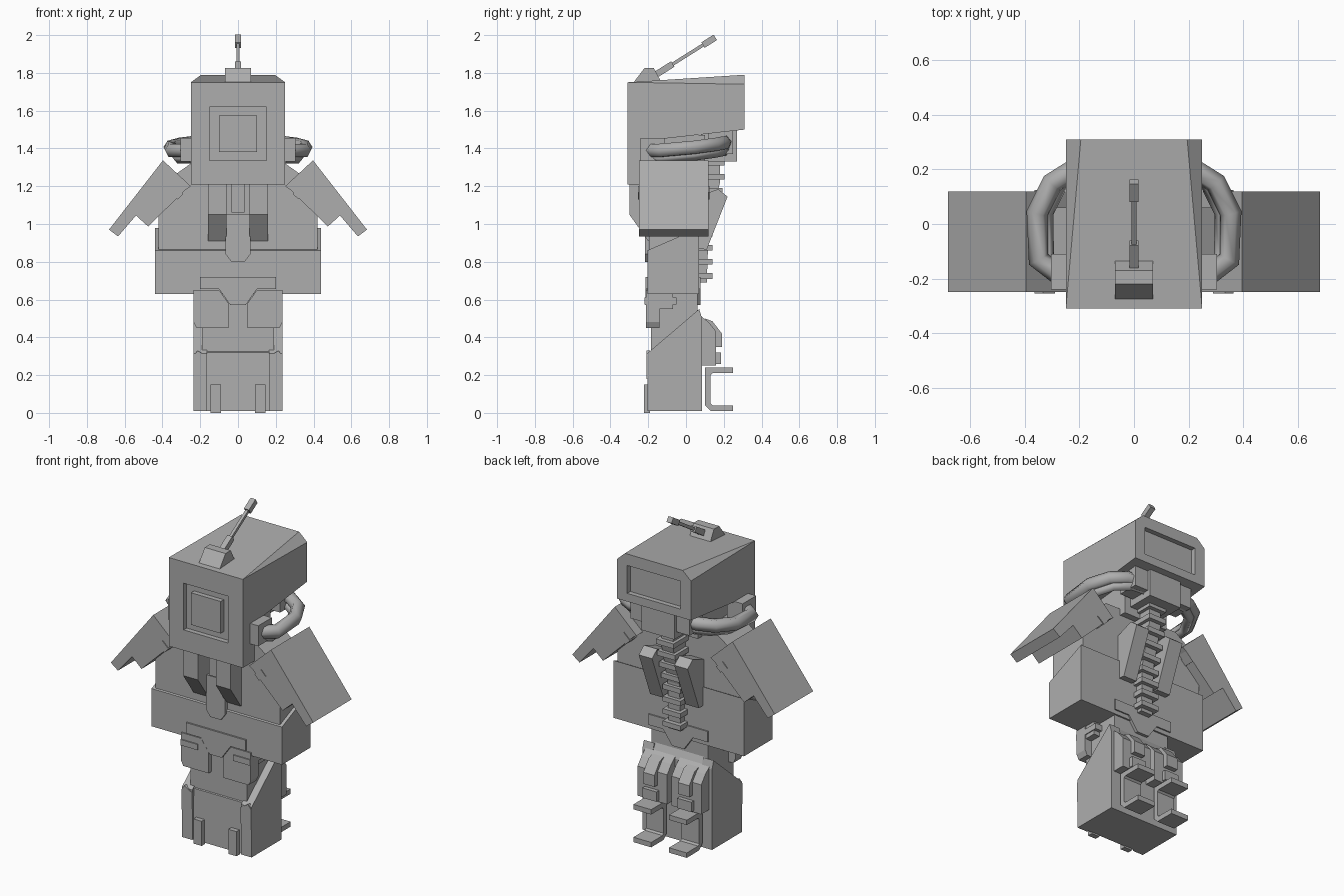
import bpy, bmesh
from mathutils import Vector

cube = bpy.data.objects.get("Cube")
if cube:
    bpy.data.objects.remove(cube, do_unlink=True)

grey = bpy.data.materials.new("plain grey")
grey.use_nodes = True
colour = (0.42, 0.42, 0.42, 1)
grey.diffuse_color = colour
grey.node_tree.nodes["Principled BSDF"].inputs["Base Color"].default_value = colour


def finish(name, bm, mirror):
    bmesh.ops.recalc_face_normals(bm, faces=bm.faces)
    mesh = bpy.data.meshes.new(name)
    bm.to_mesh(mesh)
    bm.free()
    mesh.materials.append(grey)
    obj = bpy.data.objects.new(name, mesh)
    bpy.context.collection.objects.link(obj)
    if mirror:
        obj.modifiers.new("both sides", 'MIRROR')
    return obj


def prism(name, outline, axis, a, b, mirror=False):
    """Extrude an outline along axis 0 (x, outline is y z) or 1 (y, outline is x z)."""
    bm = bmesh.new()
    at = lambda p, d: (d, p[0], p[1]) if axis == 0 else (p[0], d, p[1])
    face = bm.faces.new([bm.verts.new(at(p, a)) for p in outline])
    new = bmesh.ops.extrude_face_region(bm, geom=[face])["geom"]
    shift = Vector(at((0, 0), b - a))
    bmesh.ops.translate(bm, vec=shift, verts=[v for v in new if isinstance(v, bmesh.types.BMVert)])
    return finish(name, bm, mirror)


def box(name, xs, ys, zs, mirror=False):
    outline = [(ys[0], zs[0]), (ys[1], zs[0]), (ys[1], zs[1]), (ys[0], zs[1])]
    return prism(name, outline, 0, xs[0], xs[1], mirror)


def bar(name, start, end, half):
    """Square bar in the middle plane between two y z points."""
    p, q = Vector(start), Vector(end)
    d = (q - p).normalized() * half
    n = Vector((-d.y, d.x))
    return prism(name, [p - n, q - n, q + n, p + n], 0, -half, half)


def cut(obj, cutter):
    mod = obj.modifiers.new("cut", 'BOOLEAN')
    mod.operation = 'DIFFERENCE'
    mod.solver = 'EXACT'
    mod.object = cutter
    cutter.hide_render = True
    graph = bpy.context.evaluated_depsgraph_get()
    obj.data = bpy.data.meshes.new_from_object(obj.evaluated_get(graph))
    obj.modifiers.clear()
    bpy.data.objects.remove(cutter, do_unlink=True)


# Helmet: square front tapering to a chamfered back, open under the rear
bm = bmesh.new()
for s in (-1, 1):
    for x, y, z in ((.25, -.31, 1.75), (.25, -.31, 1.43), (.25, .31, 1.5),
                    (.25, .31, 1.74), (.195, .31, 1.79)):
        bm.verts.new((s * x, y, z))
bmesh.ops.convex_hull(bm, input=bm.verts)
bmesh.ops.dissolve_limit(bm, angle_limit=.01, verts=bm.verts, edges=bm.edges)
helmet = finish("helmet", bm, False)
cut(helmet, box("rear_cutter", (-.18, .18), (.28, .4), (1.55, 1.72)))
cut(helmet, box("front_cutter", (-.15, .15), (-.4, -.28), (1.335, 1.62)))
mask = box("face_mask", (-.25, .25), (-.31, -.2), (1.21, 1.44))
cut(mask, box("mask_cutter", (-.15, .15), (-.4, -.28), (1.335, 1.62)))
box("front_panel", (-.1, .1), (-.31, -.27), (1.38, 1.575))

# Antenna and its foot
prism("antenna_foot", [(-.285, 1.74), (-.22, 1.825), (-.17, 1.825), (-.13, 1.75)], 0, -.07, .07)
bar("antenna_rod", (-.16, 1.79), (.15, 1.985), .009)
bar("antenna_socket", (-.16, 1.79), (-.07, 1.847), .017)
bar("antenna_tip", (.09, 1.947), (.155, 1.988), .017)

# Neck, rear collar and hose mounts
box("neck", (-.15, .15), (-.2, .1), (1.28, 1.47))
box("rear_collar", (-.11, .11), (.08, .27), (1.33, 1.51))
box("collar_tab", (.11, .2), (.12, .25), (1.37, 1.51), True)
box("hose_mount", (.2, .305), (-.24, -.11), (1.33, 1.455), True)

# Two breathing hoses on each side
for s in (-1, 1):
    for part, inward, drop, radius in (("upper", 0, 0, .04), ("lower", .03, .04, .03)):
        curve = bpy.data.curves.new(part + "_hose", 'CURVE')
        curve.dimensions = '3D'
        curve.bevel_depth = radius
        curve.bevel_resolution = 0 if inward else 1
        curve.use_fill_caps = True
        path = [(.28, -.18, 1.39), (.35, -.13, 1.39), (.355, .04, 1.405),
                (.3, .15, 1.42), (.22, .2, 1.43), (.1, .21, 1.43)]
        line = curve.splines.new('POLY')
        line.points.add(len(path) - 1)
        for point, (x, y, z) in zip(line.points, path):
            point.co = (s * (x - inward), y, z - drop, 1)
        curve.materials.append(grey)
        hose = bpy.data.objects.new(part + "_hose", curve)
        bpy.context.collection.objects.link(hose)

# Torso and the wide lower shell with a sloping rim
prism("torso", [(-.42, .64), (.42, .64), (.42, 1.2), (.25, 1.32), (-.25, 1.32), (-.42, 1.2)],
      1, -.195, .06)
prism("lower_shell", [(-.205, .63), (.07, .63), (.07, .98), (-.205, .86)], 0, -.44, .44)

# Stepped shoulder plates
prism("shoulder_plate", [(.683, .97), (.635, .934), (.54, 1.045), (.476, .987),
                         (.275, 1.183), (.25, 1.2), (.397, 1.337)], 1, -.25, .12, True)
prism("shoulder_clip", [(.365, 1.167), (.333, 1.2), (.29, 1.16), (.32, 1.13)],
      1, -.255, .125, True)

# Chest straps and tongue
prism("chest_strap", [(-.3, 1.22), (-.3, 1.05), (-.2, .91), (-.15, .91), (-.15, 1.22)],
      0, .06, .16, True)
box("chest_strip", (-.035, .035), (-.23, -.18), (1.06, 1.22))
prism("chest_tongue", [(-.065, 1.05), (-.065, .84), (-.035, .8), (.035, .8),
                       (.065, .84), (.065, 1.05)], 1, -.217, -.18)

# Spine: a leaning strip with ribs
prism("spine", [(.05, .69), (.11, .69), (.12, .98), (.18, 1.22), (.18, 1.36), (.05, 1.36)],
      0, -.04, .04)
for i in range(9):
    z = .71 + i * .075
    lean = max(0, min(.065, (z - .95) * .25))
    box("vertebra", (-.06, .06), (.06, .14 + lean), (z, z + .03))

# Back fins beside the spine
prism("back_fin", [(.05, .87), (.11, .865), (.22, 1.145), (.17, 1.185), (.05, 1.14)],
      0, .075, .165, True)

# Belt and its rear counterpart
belt = [(-.2, .72), (-.2, .655), (-.1, .655), (-.04, .57), (.04, .57), (.1, .655), (.2, .655), (.2, .72)]
prism("front_belt", belt, 1, -.215, -.17)
prism("rear_belt", belt, 1, .03, .078)

# Legs, hip pockets and pocket straps
box("legs", (-.19, .19), (-.185, .06), (.2, .66))
prism("hip_pocket", [(.05, .45), (.22, .45), (.235, .48), (.235, .65), (.1, .65), (.05, .58)],
      1, -.213, -.14, True)
box("pocket_strap", (.12, .235), (-.22, -.05), (.575, .61), True)
box("pocket_side", (.18, .23), (-.18, -.07), (.55, .65), True)

# Boots: block with tall sloping side walls
prism("boot_core", [(-.195, .01), (.085, .01), (.085, .5), (.06, .55), (-.19, .32)], 0, -.17, .17)
prism("boot_side", [(-.205, .01), (.085, .01), (.085, .5), (.07, .55), (-.205, .315)],
      0, .165, .235, True)
prism("boot_corner", [(.165, .2), (.235, .18), (.235, .3), (.215, .33), (.165, .3)],
      1, -.21, -.19, True)
box("toe_tab", (.09, .145), (-.222, -.19), (0, .15), True)

# Calf packs with clips and step brackets
prism("calf_pack", [(.07, .52), (.12, .48), (.16, .43), (.16, .25), (.07, .25)],
      0, .015, .215, True)
prism("calf_clip", [(.1, .5), (.14, .485), (.19, .42), (.19, .35), (.1, .35)],
      0, .08, .155, True)
box("calf_button", (.07, .165), (.1, .185), (.26, .32), True)
prism("step_bracket", [(.25, .24), (.25, .21), (.14, .21), (.13, .2), (.13, .05), (.14, .04),
                       (.25, .04), (.25, .01), (.13, .01), (.1, .04), (.1, .24)],
      0, .06, .18, True)
